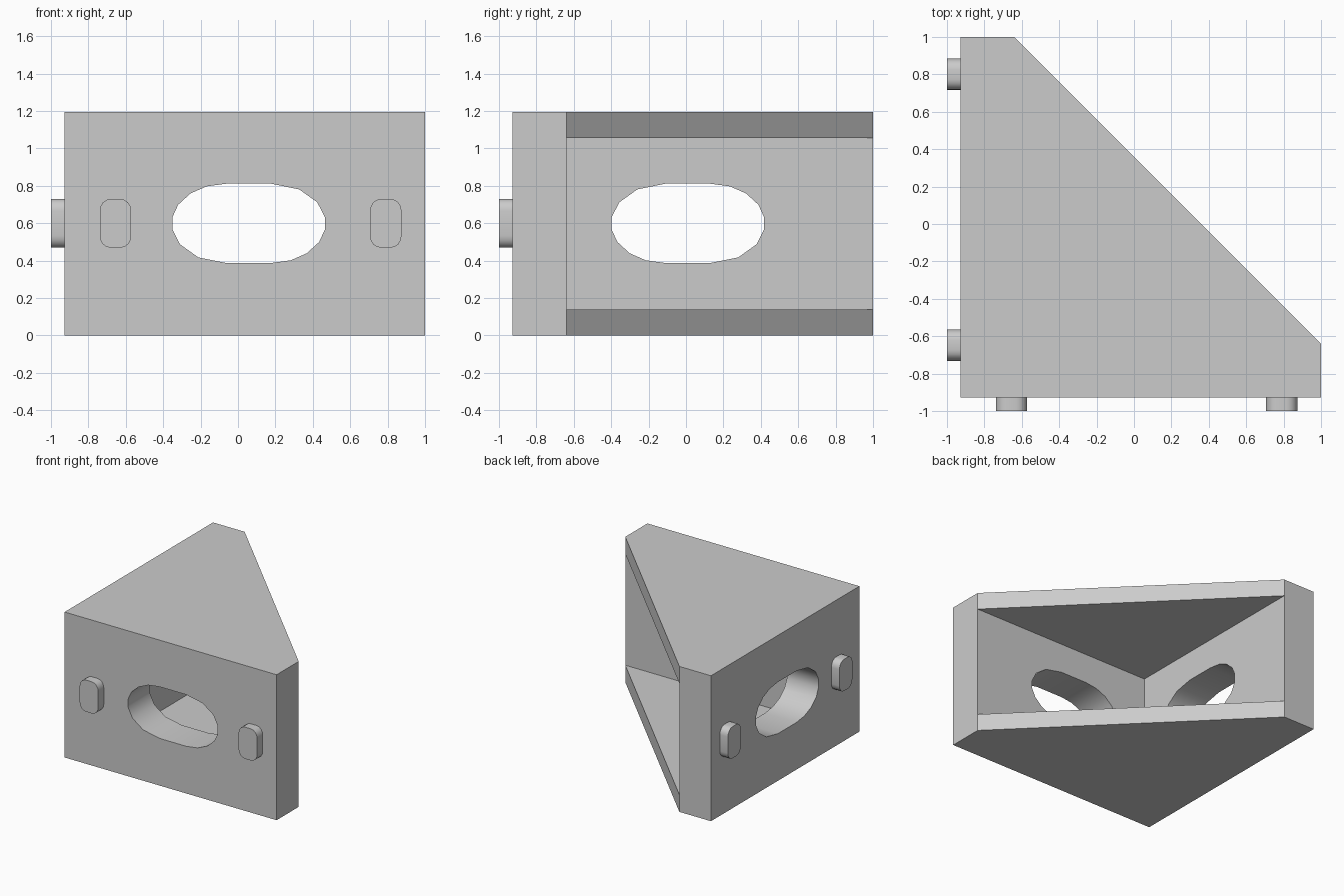
import bpy, bmesh
from math import sin, cos, radians, pi
from mathutils import Matrix, Vector

if "Cube" in bpy.data.objects:
    bpy.data.objects.remove(bpy.data.objects["Cube"], do_unlink=True)

HEIGHT = 1.195
WALL_MIN, WALL_IN = -0.927, -0.64
PLATE = 0.14
MID = HEIGHT / 2 + 0.002

grey = bpy.data.materials.new("plain grey")
grey.use_nodes = True
colour = (0.6, 0.6, 0.6, 1)
grey.diffuse_color = colour
grey.node_tree.nodes["Principled BSDF"].inputs["Base Color"].default_value = colour

# Profiles run in u (sideways) and v (up), then get placed by a matrix
FRONT = Matrix(((1, 0, 0), (0, 0, 1), (0, 1, 0))).to_4x4()
SIDE = Matrix(((0, 0, 1), (-1, 0, 0), (0, 1, 0))).to_4x4()
FLAT = Matrix.Identity(4)


def prism(name, points, depth, frame, place):
    bm = bmesh.new()
    face = bm.faces.new([bm.verts.new((u, v, 0)) for u, v in points])
    out = bmesh.ops.extrude_face_region(bm, geom=[face])["geom"]
    verts = [g for g in out if isinstance(g, bmesh.types.BMVert)]
    bmesh.ops.translate(bm, verts=verts, vec=(0, 0, depth))
    bm.transform(Matrix.Translation(Vector(place)) @ frame)
    bmesh.ops.recalc_face_normals(bm, faces=bm.faces)
    mesh = bpy.data.meshes.new(name)
    bm.to_mesh(mesh)
    bm.free()
    mesh.materials.append(grey)
    obj = bpy.data.objects.new(name, mesh)
    bpy.context.collection.objects.link(obj)
    return obj


def activate(obj):
    bpy.ops.object.select_all(action="DESELECT")
    obj.select_set(True)
    bpy.context.view_layer.objects.active = obj


def cut(body, cutter):
    mod = body.modifiers.new("cut", "BOOLEAN")
    mod.operation, mod.solver, mod.object = "DIFFERENCE", "EXACT", cutter
    activate(body)
    bpy.ops.object.modifier_apply(modifier=mod.name)
    bpy.data.objects.remove(cutter, do_unlink=True)


def slot(angles, rx, ry, flat_u, flat_v=0):
    # Left half, then the same half turned about the centre
    half = []
    for a in angles:
        s = sin(radians(a))
        lift = flat_v if s > 0 else -flat_v
        half.append((rx * cos(radians(a)) - flat_u, ry * s + lift))
    return half + [(-u, -v) for u, v in half]


# Triangular bracket with clipped tips
outline = [(WALL_MIN, WALL_MIN), (1, WALL_MIN), (1, WALL_IN), (WALL_IN, 1), (WALL_MIN, 1)]
bracket = prism("bracket_body", outline, HEIGHT, FLAT, (0, 0, 0))

# Pocket between the top and bottom plates, open on the sloping side
pocket = [(WALL_IN, WALL_IN), (1, WALL_IN), (2, WALL_IN), (WALL_IN, 2)]
cut(bracket, prism("pocket_cutter", pocket, HEIGHT - 2 * PLATE, FLAT, (0, 0, PLATE)))

# Oval openings through both walls
oval = slot([90, 111, 131, 152, 171, 188.6, 212, 239, 270], 0.291, 0.212, 0.12)
cut(bracket, prism("front_slot_cutter", oval, 0.6, FRONT, (0.057, -1.1, MID)))
cut(bracket, prism("side_slot_cutter", oval, 0.6, SIDE, (-1.1, 0.01, MID)))

# Locating pegs
peg = slot([90, 112, 135, 158, 179.9, 180.1, 202, 225, 248, 270], 0.057, 0.063, 0.027, 0.067)
pegs = [prism("front_peg_" + n, peg, 0.09, FRONT, (x, -1, MID))
        for n, x in (("right", -0.655), ("left", 0.79))]
pegs += [prism("side_peg_" + n, peg, 0.09, SIDE, (-1, y, MID))
         for n, y in (("front", -0.648), ("back", 0.8))]

for obj in [bracket] + pegs:
    activate(obj)
    bpy.ops.object.shade_smooth_by_angle(angle=radians(40))
